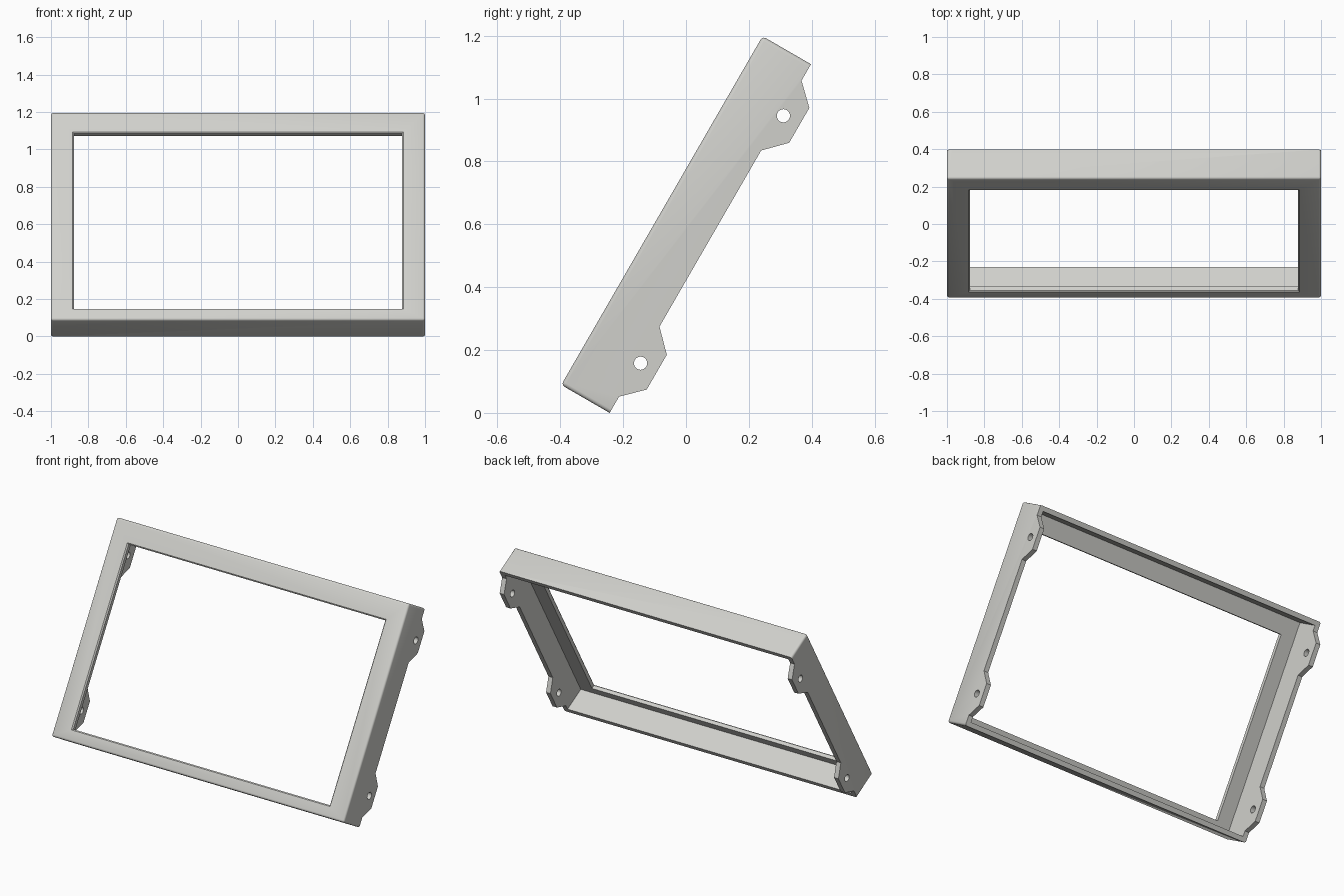
import bpy, bmesh, math
from mathutils import Matrix

if "Cube" in bpy.data.objects:
    bpy.data.objects.remove(bpy.data.objects["Cube"])

# Local layout: x = width, y = up the sloped front face, z = 0 at the front face, -z = depth
H, D, T, LIP = 1.281, 0.178, 0.03, 0.03

mat = bpy.data.materials.new("light_grey")
mat.diffuse_color = (0.63, 0.63, 0.60, 1)
mat.use_nodes = True
mat.node_tree.nodes["Principled BSDF"].inputs["Base Color"].default_value = mat.diffuse_color


def finish(name, bm):
    bmesh.ops.recalc_face_normals(bm, faces=bm.faces[:])
    me = bpy.data.meshes.new(name)
    bm.to_mesh(me)
    bm.free()
    me.materials.append(mat)
    ob = bpy.data.objects.new(name, me)
    bpy.context.collection.objects.link(ob)
    return ob


def loft(bm, a, b):
    """Closed solid between two matching loops of points."""
    va, vb = [bm.verts.new(p) for p in a], [bm.verts.new(p) for p in b]
    bm.faces.new(va)
    bm.faces.new(vb[::-1])
    n = len(va)
    for i in range(n):
        bm.faces.new((va[i], vb[i], vb[(i + 1) % n], va[(i + 1) % n]))


def rect(x, y0, y1, z):
    return [(-x, y0, z), (x, y0, z), (x, y1, z), (-x, y1, z)]


def block(name, x, y0, y1, z0, z1):
    bm = bmesh.new()
    loft(bm, rect(x, y0, y1, z0), rect(x, y0, y1, z1))
    return finish(name, bm)


# Side outline with two mounting tabs, mirrored about mid height: (along slope, depth)
half = [(0, 0), (0, D), (0.06, D), (0.123, 0.243), (0.251, 0.243), (0.317, D)]
outline = half + [(H - u, v) for u, v in reversed(half)]
bm = bmesh.new()
loft(bm, [(-1, u, -v) for u, v in outline], [(1, u, -v) for u, v in outline])

# Rounded front rim and outer corners
edges = []
for e in bm.edges:
    a, b = (v.co for v in e.verts)
    front = abs(a.z) < 1e-5 and abs(b.z) < 1e-5
    corner = abs(a.x - b.x) < 1e-5 and abs(a.y - b.y) < 1e-5 and (a.y < 1e-4 or a.y > H - 1e-4)
    if front or corner:
        edges.append(e)
bmesh.ops.bevel(bm, geom=edges, offset=0.012, segments=3, profile=0.5, affect='EDGES')
frame = finish("bezel_frame", bm)

# Cutters: rear cavity, space between the tabs, front opening with chamfered lip
cutters = [
    block("cavity_cutter", 1 - T, 0.028, H - 0.028, -0.4, -LIP),
    block("tab_gap_cutter", 1 - T, -0.2, H + 0.2, -0.4, -D),
    block("opening_cutter", 0.878, 0.072, 1.153, -0.1, 0.1),
]
bm = bmesh.new()
c = 0.007
loft(bm, rect(0.878, 0.072, 1.153, -c), rect(0.878 + 2 * c, 0.072 - 2 * c, 1.153 + 2 * c, c))
cutters.append(finish("chamfer_cutter", bm))

# Screw holes through both side walls
for u in (0.186, H - 0.186):
    bm = bmesh.new()
    bmesh.ops.create_cone(bm, cap_ends=True, segments=24, radius1=0.021, radius2=0.021, depth=2.4,
                          matrix=Matrix.Translation((0, u, -0.184)) @ Matrix.Rotation(math.pi / 2, 4, 'Y'))
    cutters.append(finish("hole_cutter", bm))

bpy.context.view_layer.objects.active = frame
frame.select_set(True)
for cut in cutters:
    m = frame.modifiers.new("cut", 'BOOLEAN')
    m.operation, m.solver, m.object = 'DIFFERENCE', 'EXACT', cut
    bpy.ops.object.modifier_apply(modifier=m.name)
    bpy.data.objects.remove(cut)

# Lean the frame back to its resting angle
frame.data.transform(Matrix.Translation((0, -0.397, 0.089)) @ Matrix.Rotation(math.radians(60), 4, 'X'))
bpy.ops.object.shade_smooth_by_angle(angle=math.radians(35))
